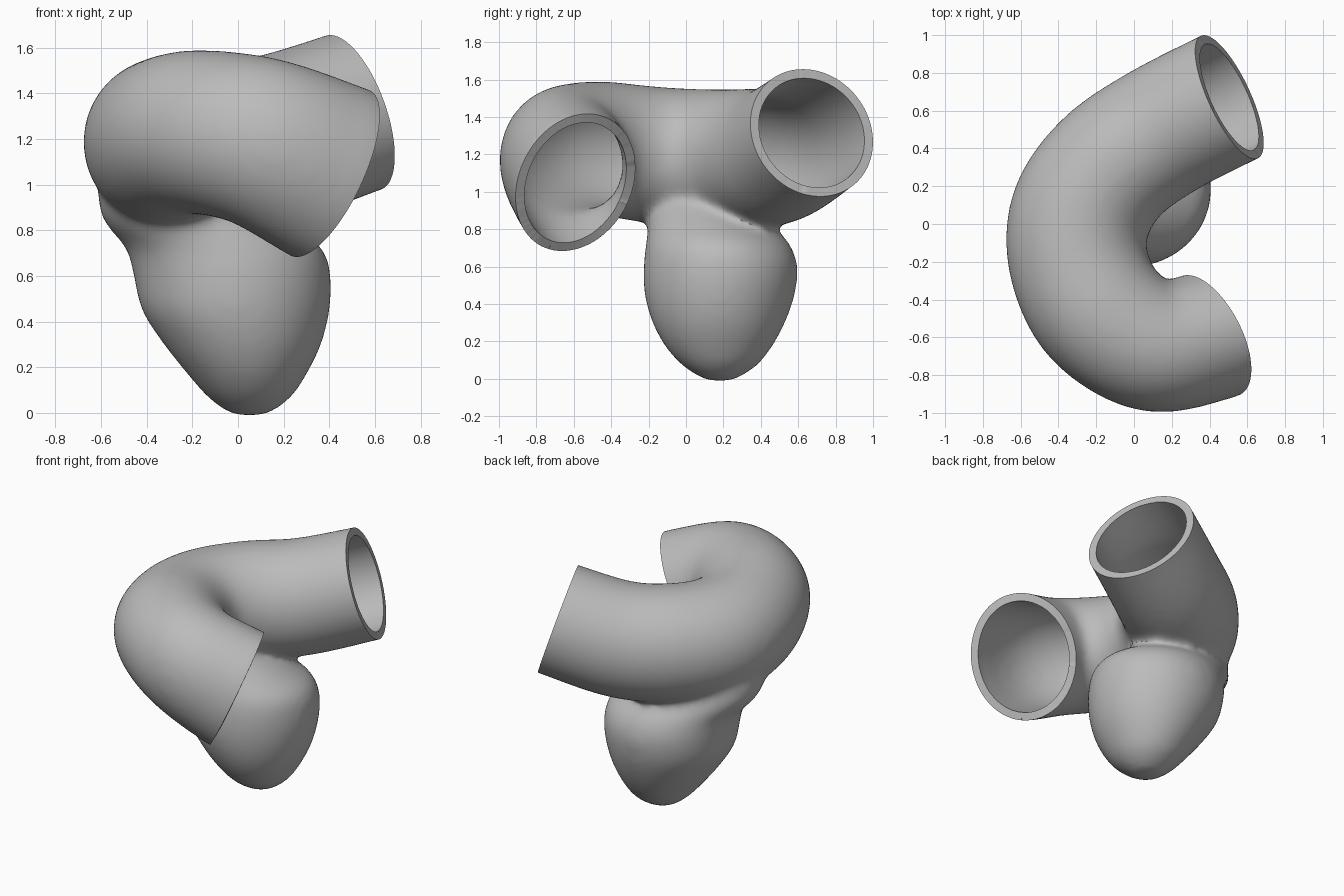
import bpy, bmesh, math
from mathutils import Vector

cube = bpy.data.objects.get("Cube")
if cube:
    bpy.data.objects.remove(cube, do_unlink=True)

grey = bpy.data.materials.new("plain_grey")
grey.use_nodes = True
colour = (0.5, 0.5, 0.5, 1)
grey.diffuse_color = colour
grey.node_tree.nodes["Principled BSDF"].inputs["Base Color"].default_value = colour

SIDES = 48
UP = Vector((0, 0, 1))


def smooth_rows(rows, steps=8):
    """Smooth interpolation through rows of numbers."""
    rows = [Vector(r) for r in rows]
    padded = [2 * rows[0] - rows[1]] + rows + [2 * rows[-1] - rows[-2]]
    out = []
    for a, b, c, d in zip(padded, padded[1:], padded[2:], padded[3:]):
        for i in range(steps):
            t = i / steps
            out.append(b + (c - a) * (t / 2) + (2 * a - 5 * b + 4 * c - d) * (t * t / 2)
                       + (3 * b - a - 3 * c + d) * (t ** 3 / 2))
    return out + [rows[-1]]


def loft(bm, rings):
    """Closed skin over ellipses given as centre, two half axes."""
    loops = []
    for centre, u, v in rings:
        angles = [math.tau * i / SIDES for i in range(SIDES)]
        loops.append([bm.verts.new(centre + u * math.cos(a) + v * math.sin(a)) for a in angles])
    for low, high in zip(loops, loops[1:]):
        for i in range(SIDES):
            j = (i + 1) % SIDES
            bm.faces.new((low[i], low[j], high[j], high[i]))
    bm.faces.new(reversed(loops[0]))
    bm.faces.new(loops[-1])


def evaluated_mesh(obj):
    """Mesh of an object with its modifiers applied."""
    bpy.context.view_layer.update()
    graph = bpy.context.evaluated_depsgraph_get()
    return bpy.data.meshes.new_from_object(obj.evaluated_get(graph))


# Open ends of the tube: centre and outward direction
back_end = Vector((0.505, 0.672, 1.315))
back_dir = Vector((0.86, 0.40, 0.31)).normalized()
front_end = Vector((0.405, -0.592, 1.05))
front_dir = Vector((0.816, 0.408, -0.408)).normalized()
spare = 0.12

# Curved tube, a little too long at both ends: centre, half width, half height
path = [
    (*(back_end + back_dir * spare), 0.36, 0.36),
    (*back_end, 0.36, 0.36),
    (0.15, 0.49, 1.20), (-0.12, 0.30, 1.175), (-0.28, 0.06, 1.175),
    (-0.295, -0.20, 1.20), (-0.17, -0.47, 1.23), (0.10, -0.645, 1.185),
    (*front_end, 0.348, 0.405),
    (*(front_end + front_dir * spare), 0.348, 0.405),
]
sizes = [(0.36, 0.37), (0.365, 0.375), (0.375, 0.375), (0.37, 0.365), (0.365, 0.36), (0.35, 0.375)]
path[2:8] = [centre + size for centre, size in zip(path[2:8], sizes)]
rows = smooth_rows(path)
centres = [Vector(r[:3]) for r in rows]
tube_rings = []
for i, row in enumerate(rows):
    ahead = centres[min(i + 1, len(rows) - 1)] - centres[max(i - 1, 0)]
    side = ahead.cross(UP).normalized()
    tube_rings.append((centres[i], side * row[3], side.cross(ahead).normalized() * row[4]))

# Rounded sac: height, centre x, centre y, half size x, half size y
sac_profile = [
    (-0.012, 0.05, 0.18, 0.05, 0.05),
    (0.005, 0.05, 0.18, 0.10, 0.10),
    (0.07, 0.05, 0.18, 0.185, 0.20),
    (0.17, 0.04, 0.175, 0.262, 0.285),
    (0.30, 0.02, 0.175, 0.345, 0.355),
    (0.45, -0.01, 0.18, 0.412, 0.402),
    (0.60, -0.025, 0.185, 0.432, 0.412),
    (0.72, -0.06, 0.17, 0.43, 0.385),
    (0.82, -0.165, 0.13, 0.41, 0.335),
    (0.90, -0.24, 0.10, 0.37, 0.30),
    (1.00, -0.30, 0.08, 0.31, 0.25),
    (1.10, -0.30, 0.06, 0.25, 0.2),
]
sac_rings = [(Vector((x, y, z)), Vector((rx, 0, 0)), Vector((0, ry, 0)))
             for z, x, y, rx, ry in smooth_rows(sac_profile, 4)]

# Fuse both into one skin with a soft neck
bm = bmesh.new()
loft(bm, tube_rings)
loft(bm, sac_rings)
bmesh.ops.recalc_face_normals(bm, faces=bm.faces)
fused = bpy.data.meshes.new("fused")
bm.to_mesh(fused)
bm.free()
body = bpy.data.objects.new("curved_tube_with_sac", fused)
bpy.context.collection.objects.link(body)
remesh = body.modifiers.new("fuse", "REMESH")
remesh.mode = "VOXEL"
remesh.voxel_size = 0.022
soften = body.modifiers.new("soften", "SMOOTH")
soften.factor = 0.5
soften.iterations = 24
skin = evaluated_mesh(body)
body.modifiers.clear()

# Cut both tube ends flat and open
bm = bmesh.new()
bm.from_mesh(skin)
for centre, direction in ((back_end, back_dir), (front_end, front_dir)):
    near = [f for f in bm.faces if (f.calc_center_median() - centre).length < 0.47]
    geom = set(near)
    for f in near:
        geom.update(f.edges)
        geom.update(f.verts)
    bmesh.ops.bisect_plane(bm, geom=list(geom), plane_co=centre, plane_no=direction, dist=0.0005)
    beyond = []
    for f in bm.faces:
        offset = f.calc_center_median() - centre
        if offset.length < 0.47 and offset.dot(direction) > 0:
            beyond.append(f)
    bmesh.ops.delete(bm, geom=beyond, context="FACES")
bmesh.ops.recalc_face_normals(bm, faces=bm.faces)
bm.to_mesh(skin)
bm.free()
body.data = skin
skin.materials.clear()
skin.materials.append(grey)

# Wall thickness, growing inwards
wall = body.modifiers.new("wall", "SOLIDIFY")
wall.thickness = 0.05
wall.offset = -1
body.data = evaluated_mesh(body)
body.modifiers.clear()
bpy.ops.object.select_all(action="DESELECT")
body.select_set(True)
bpy.context.view_layer.objects.active = body
bpy.ops.object.shade_smooth_by_angle(angle=math.radians(40))
